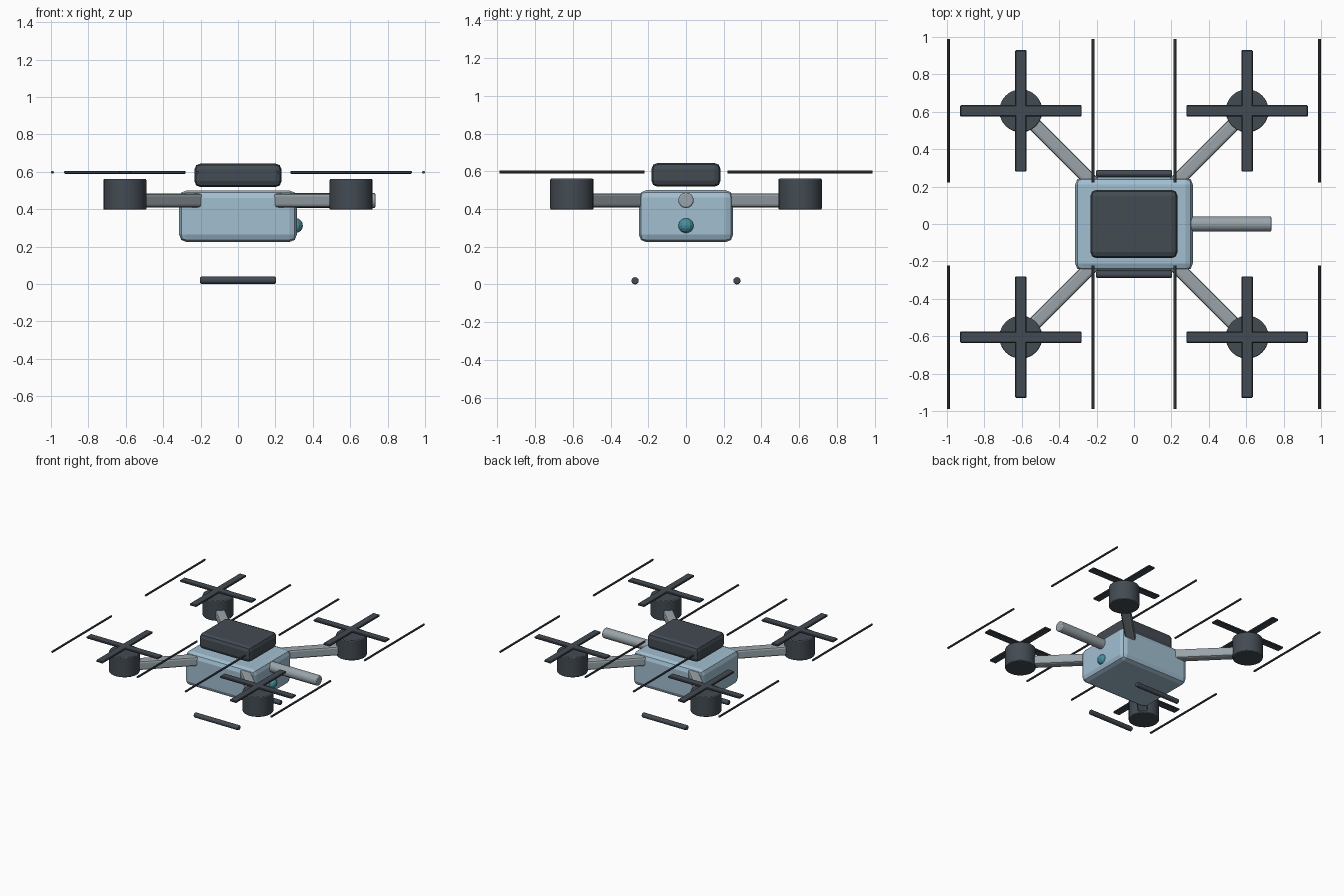
import bpy
from math import pi

if "Cube" in bpy.data.objects:
    bpy.data.objects.remove(bpy.data.objects["Cube"])


def paint(name, rgb):
    m = bpy.data.materials.new(name)
    m.diffuse_color = (*rgb, 1)
    m.use_nodes = True
    m.node_tree.nodes["Principled BSDF"].inputs["Base Color"].default_value = m.diffuse_color
    return m


BLUE = paint("pale_blue", (0.36, 0.52, 0.64))
GREY = paint("arm_grey", (0.32, 0.37, 0.40))
DARK = paint("dark_slate", (0.055, 0.07, 0.085))
TEAL = paint("lens_teal", (0.06, 0.28, 0.34))


def finish(name, mat, bevel, segments):
    o = bpy.context.object
    o.name = name
    o.data.materials.append(mat)
    if bevel:
        b = o.modifiers.new("bevel", 'BEVEL')
        b.width, b.segments = bevel, segments
        b.limit_method, b.angle_limit = 'ANGLE', 0.7
    return o


def box(name, loc, size, mat, bevel=0, segments=2, turn=0):
    bpy.ops.mesh.primitive_cube_add(size=1, location=loc)
    o = bpy.context.object
    o.scale = size
    bpy.ops.object.transform_apply(location=False, rotation=False, scale=True)
    o.rotation_euler.z = turn
    return finish(name, mat, bevel, segments)


def rod(name, loc, radius, length, mat, rot=(0, 0, 0), bevel=0, sides=24):
    bpy.ops.mesh.primitive_cylinder_add(vertices=sides, radius=radius, depth=length,
                                        location=loc, rotation=rot)
    bpy.ops.object.shade_smooth_by_angle(angle=0.6)
    return finish(name, mat, bevel, 2)


ALONG_X, ALONG_Y = (0, pi / 2, 0), (pi / 2, 0, 0)

# Hull and the battery pack floating just above it
box("body", (0, 0, 0.362), (0.63, 0.50, 0.276), BLUE, 0.04)
box("battery_pack", (0, 0, 0.581), (0.466, 0.366, 0.126), DARK, 0.032)

# Boom and camera lens on the +x end
rod("boom", (0.515, 0, 0.446), 0.041, 0.44, GREY, ALONG_X, 0.008, 16)
bpy.ops.mesh.primitive_uv_sphere_add(segments=12, ring_count=8, radius=0.04,
                                     location=(0.307, 0, 0.312))
bpy.context.object.scale.y = 1.07
finish("camera_lens", TEAL, 0, 1)

# Four rotor units: arm, motor, crossed blades, pair of guard rails
C = 0.605
for sx in (-1, 1):
    for sy in (-1, 1):
        box("arm", (sx * 0.39, sy * 0.39, 0.446), (0.56, 0.075, 0.075), GREY,
            0.015, 2, sx * sy * pi / 4)
        rod("motor", (sx * C, sy * C, 0.479), 0.115, 0.164, DARK, bevel=0.006)
        box("blade_x", (sx * C, sy * C, 0.597), (0.65, 0.06, 0.016), DARK, 0.004, 1)
        box("blade_y", (sx * C, sy * C, 0.597), (0.06, 0.65, 0.016), DARK, 0.004, 1)
        for off in (-0.387, 0.387):
            rod("guard_rail", (sx * C + off, sy * C, 0.597), 0.008, 0.768, DARK,
                ALONG_Y, sides=8)

# Landing skids
for sy in (-1, 1):
    rod("skid", (0, sy * 0.27, 0.0195), 0.0195, 0.404, DARK, ALONG_X, 0.006, 12)
